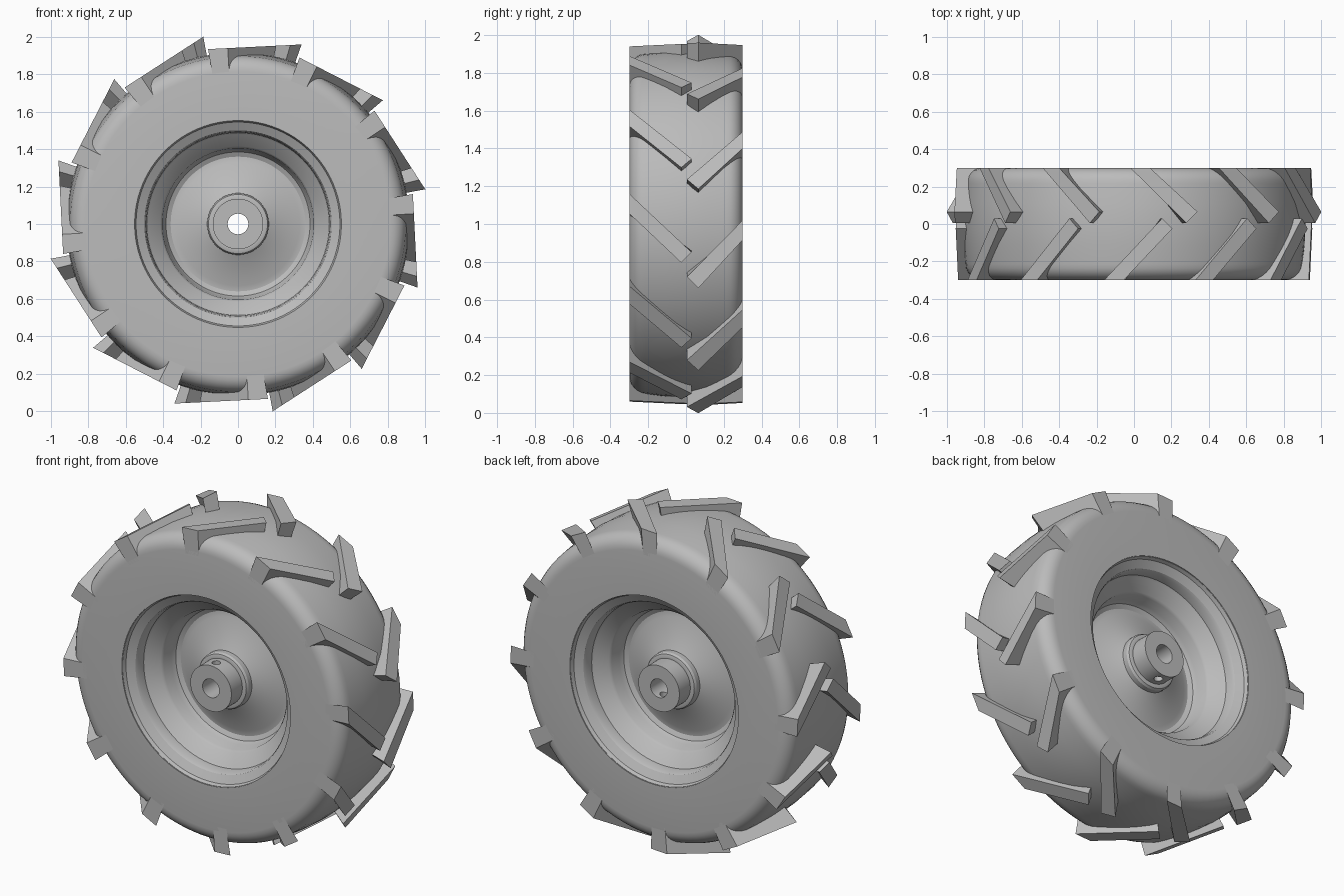
import bpy, bmesh, math
from mathutils import Matrix, Vector

if "Cube" in bpy.data.objects:
    bpy.data.objects.remove(bpy.data.objects["Cube"], do_unlink=True)

grey = bpy.data.materials.new("plain grey")
grey.use_nodes = True
colour = (0.5, 0.5, 0.5, 1)
grey.diffuse_color = colour
grey.node_tree.nodes["Principled BSDF"].inputs["Base Color"].default_value = colour

CENTRE = Vector((0, 0, 1))
LUGS = 12


def finish(bm, name, smooth=True):
    bmesh.ops.recalc_face_normals(bm, faces=bm.faces)
    mesh = bpy.data.meshes.new(name)
    bm.to_mesh(mesh)
    bm.free()
    mesh.materials.append(grey)
    obj = bpy.data.objects.new(name, mesh)
    obj.location = CENTRE
    bpy.context.collection.objects.link(obj)
    if smooth:
        bpy.ops.object.select_all(action="DESELECT")
        obj.select_set(True)
        bpy.context.view_layer.objects.active = obj
        bpy.ops.object.shade_smooth_by_angle(angle=math.radians(28))
    return obj


def lathe(name, half, steps=96):
    """Spin a (radius, y) half profile, mirrored in y, around the axle."""
    profile = half + [(r, -y) for r, y in reversed(half) if abs(y) > 1e-6]
    bm = bmesh.new()
    rings = []
    for i in range(steps):
        a = math.tau * i / steps
        rings.append([bm.verts.new((r * math.cos(a), y, r * math.sin(a)))
                      for r, y in profile])
    n = len(profile)
    for i in range(steps):
        p, q = rings[i], rings[(i + 1) % steps]
        for j in range(n):
            k = (j + 1) % n
            bm.faces.new((p[j], p[k], q[k], q[j]))
    return finish(bm, name)


# Tyre carcass: flat sidewall, rounded shoulder, slightly crowned tread
shoulder = [(0.815 + 0.085 * math.sin(t), -0.215 - 0.085 * math.cos(t))
            for t in (math.radians(15 * i) for i in range(7))]
lathe("tyre", [(0.555, -0.3)] + shoulder + [(0.912, -0.11), (0.917, 0)])

# Rim, dished disc and hub in one turned piece with an open bore
wheel = lathe("wheel_rim_and_hub", [
    (0.57, -0.1), (0.57, -0.296), (0.553, -0.296), (0.545, -0.275),
    (0.5, -0.25), (0.492, -0.235), (0.488, -0.19), (0.478, -0.18),
    (0.415, -0.135), (0.405, -0.12), (0.398, -0.06), (0.385, -0.035),
    (0.36, -0.022), (0.33, -0.025), (0.165, -0.105), (0.165, -0.135),
    (0.158, -0.148), (0.146, -0.152), (0.135, -0.152), (0.135, -0.255),
    (0.055, -0.255)])

# Set screw holes drilled into the hub, on top in front and below at the back
for name, side in (("front_screw_cutter", -1), ("back_screw_cutter", 1)):
    bpy.ops.mesh.primitive_cylinder_add(
        vertices=20, radius=0.024, depth=0.14,
        location=CENTRE + Vector((0, 0.205 * side, -0.1 * side)))
    cutter = bpy.context.object
    cutter.name = name
    cutter.hide_render = True
    cutter.hide_set(True)
    cutter.display_type = "WIRE"
    drill = wheel.modifiers.new(name, "BOOLEAN")
    drill.operation = "DIFFERENCE"
    drill.object = cutter


def lug_ring(name, corners):
    """Repeat a slanted bar, given the (x, y) corners of its flat top."""
    bm = bmesh.new()
    for i in range(LUGS):
        turn = Matrix.Rotation(math.tau * i / LUGS, 3, "Y")
        top, base = [], []
        for x, y in corners:
            z = 0.943 + 0.05 * x
            top.append(bm.verts.new(turn @ Vector((x, y, z))))
            base.append(bm.verts.new(turn @ Vector((x * 0.84, y, z * 0.84))))
        bm.faces.new(top)
        bm.faces.new(base)
        for j in range(4):
            k = (j + 1) % 4
            bm.faces.new((top[j], top[k], base[k], base[j]))
    finish(bm, name, smooth=False)


# Staggered tread lugs, all sweeping the same way round
lug_ring("front_lugs", [(-0.16, -0.3), (-0.055, -0.3), (0.205, -0.025), (0.15, 0.03)])
lug_ring("back_lugs", [(-0.02, 0.3), (0.085, 0.3), (0.34, 0.065), (0.28, 0.005)])
